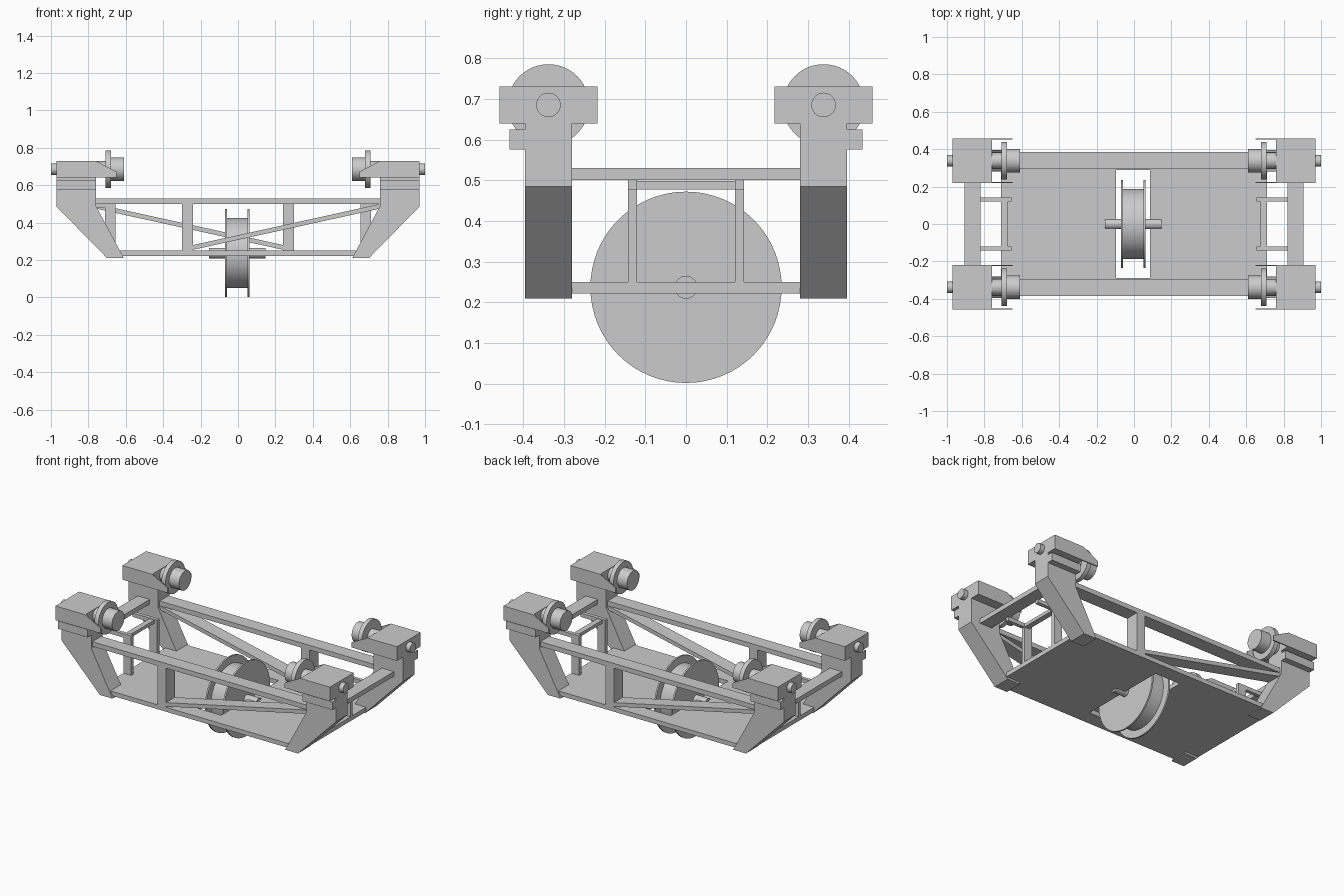
import bpy, bmesh, math
from mathutils import Vector, Matrix

if "Cube" in bpy.data.objects:
    bpy.data.objects.remove(bpy.data.objects["Cube"])


def finish(name, bm):
    bmesh.ops.recalc_face_normals(bm, faces=bm.faces[:])
    me = bpy.data.meshes.new(name)
    bm.to_mesh(me)
    bm.free()
    ob = bpy.data.objects.new(name, me)
    bpy.context.collection.objects.link(ob)
    return ob


def box(name, x, y, z):
    bm = bmesh.new()
    bmesh.ops.create_cube(bm, size=1)
    for v in bm.verts:
        v.co = [(r[0] + r[1]) / 2 + c * (r[1] - r[0]) for r, c in zip((x, y, z), v.co)]
    return finish(name, bm)


def prism(name, profile, y0, y1):
    """Extrude an x-z profile along y."""
    bm = bmesh.new()
    f = bm.faces.new([bm.verts.new((x, y0, z)) for x, z in profile])
    ext = bmesh.ops.extrude_face_region(bm, geom=[f])["geom"]
    bmesh.ops.translate(bm, vec=(0, y1 - y0, 0),
                        verts=[v for v in ext if isinstance(v, bmesh.types.BMVert)])
    return finish(name, bm)


def cyl(name, x0, x1, y, z, r, n=48):
    """Cylinder lying along x."""
    bm = bmesh.new()
    m = Matrix.Translation(((x0 + x1) / 2, y, z)) @ Matrix.Rotation(math.pi / 2, 4, 'Y')
    bmesh.ops.create_cone(bm, cap_ends=True, segments=n, radius1=r, radius2=r,
                          depth=abs(x1 - x0), matrix=m)
    ob = finish(name, bm)
    bpy.context.view_layer.objects.active = ob
    ob.select_set(True)
    bpy.ops.object.shade_smooth_by_angle(angle=math.radians(30))
    ob.select_set(False)
    return ob


def span(s, a, b):
    return tuple(sorted((s * a, s * b)))


# Floor plate with an opening for the main wheel
bm = bmesh.new()
xs, ys = (-0.71, -0.095, 0.085, 0.71), (-0.385, -0.29, 0.29, 0.385)
g = [[bm.verts.new((x, y, 0.222)) for y in ys] for x in xs]
faces = [bm.faces.new((g[i][j], g[i + 1][j], g[i + 1][j + 1], g[i][j + 1]))
         for i in range(3) for j in range(3) if (i, j) != (1, 1)]
ext = bmesh.ops.extrude_face_region(bm, geom=faces)["geom"]
bmesh.ops.translate(bm, vec=(0, 0, 0.028),
                    verts=[v for v in ext if isinstance(v, bmesh.types.BMVert)])
finish("floor_plate", bm)

# Main wheel: drum, two flanges and axle
cyl("main_drum", -0.06, 0.052, 0, 0.237, 0.188, 64)
cyl("main_flange_left", -0.07, -0.06, 0, 0.237, 0.235, 64)
cyl("main_flange_right", 0.052, 0.062, 0, 0.237, 0.235, 64)
cyl("main_axle", -0.155, 0.148, 0, 0.237, 0.028, 32)

# Side frames: top rail, post and diagonal brace (half-turn symmetric)
for sy, side in ((-1, "front"), (1, "back")):
    y = span(sy, 0.295, 0.385)
    box(side + "_rail", (-0.77, 0.77), y, (0.5, 0.53))
    box(side + "_post", span(sy, 0.24, 0.3), y, (0.25, 0.5))
    brace = [(-0.24, 0.255), (0.77, 0.477), (0.77, 0.502), (-0.24, 0.28)]
    prism(side + "_brace", [(-sy * x, z) for x, z in brace], *y)

# End frames
for sx, end in ((-1, "left"), (1, "right")):
    box(end + "_cross_beam", span(sx, 0.82, 0.905), (-0.29, 0.29), (0.5, 0.53))
    box(end + "_bracket_bar", span(sx, 0.675, 0.71), (-0.12, 0.12), (0.477, 0.498))
    for sy, side in ((-1, "front"), (1, "back")):
        tag = end + "_" + side
        y = span(sy, 0.12, 0.143)
        prism(tag + "_bracket",
              [(sx * x, z) for x, z in ((0.655, 0.25), (0.71, 0.25), (0.71, 0.477),
                                        (0.83, 0.477), (0.83, 0.502), (0.655, 0.502))], *y)

        # Corner leg with ledge and head block
        leg = [(0.97, 0.64), (0.97, 0.485), (0.70, 0.21), (0.61, 0.21),
               (0.76, 0.49), (0.76, 0.64)]
        prism(tag + "_leg", [(sx * x, z) for x, z in leg], *span(sy, 0.28, 0.395))
        box(tag + "_ledge", span(sx, 0.76, 0.97), span(sy, 0.39, 0.433), (0.575, 0.625))
        box(tag + "_head", span(sx, 0.76, 0.97), span(sy, 0.218, 0.458), (0.64, 0.73))

        # Tapered guard plates either side of the roller
        plate = [(0.76, 0.64), (0.65, 0.64), (0.65, 0.672), (0.76, 0.73)]
        for k, y0 in (("inner", 0.218), ("outer", 0.451)):
            prism(tag + "_guard_" + k, [(sx * x, z) for x, z in plate],
                  *span(sy, y0, y0 + 0.007))

        # Roller
        yc, zc = sy * 0.338, 0.685
        cyl(tag + "_roller_axle", sx * 0.69, sx * 1.0, yc, zc, 0.03, 32)
        cyl(tag + "_roller_hub", sx * 0.70, sx * 0.77, yc, zc, 0.043, 32)
        cyl(tag + "_roller_flange", sx * 0.68, sx * 0.708, yc, zc, 0.1)
        cyl(tag + "_roller_tread", sx * 0.61, sx * 0.685, yc, zc, 0.062)
